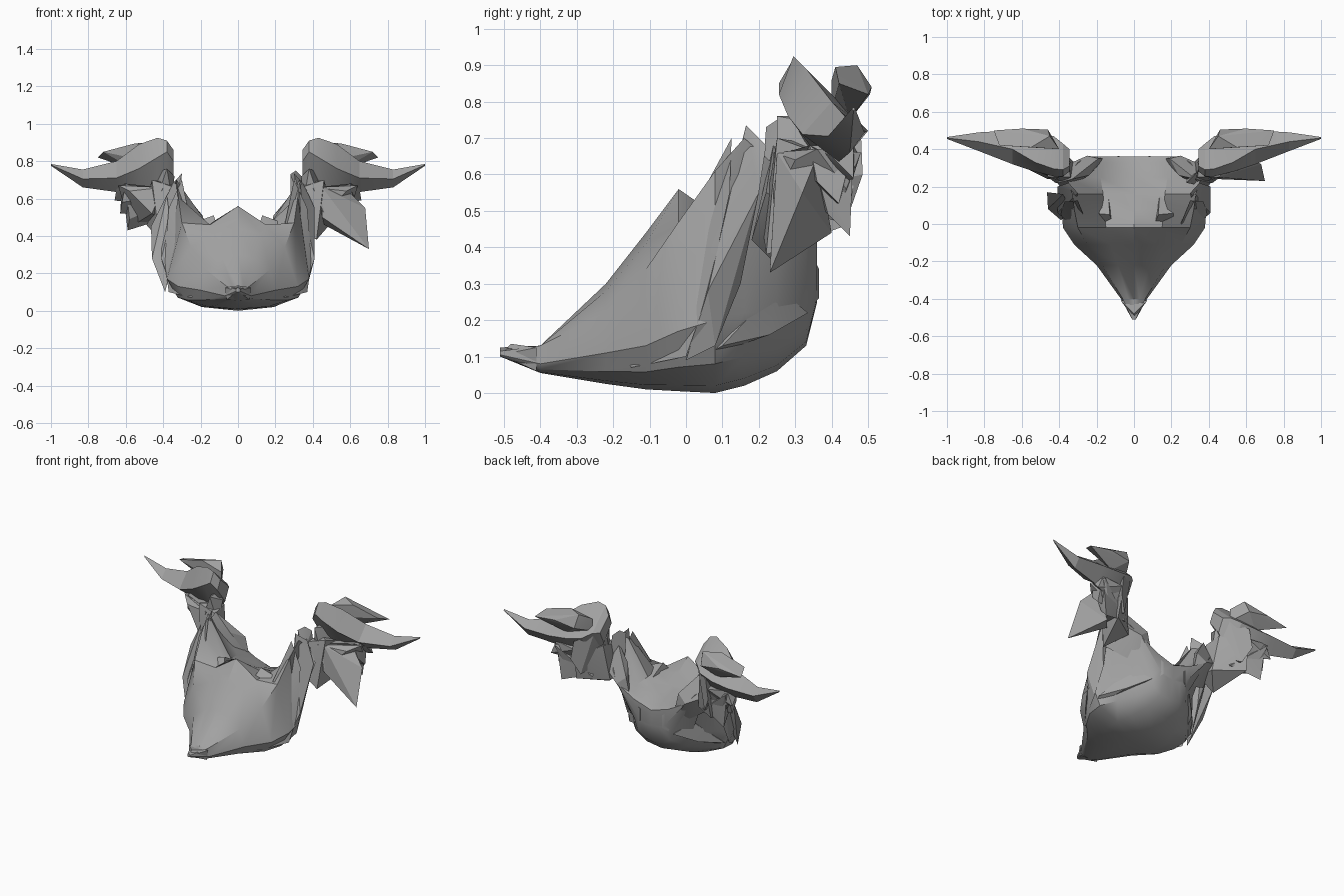
import bpy, bmesh, math

stone = bpy.data.materials.new("stone grey")
stone.diffuse_color = (0.36, 0.36, 0.36, 1)


def finish(name, bm, angle):
    bmesh.ops.recalc_face_normals(bm, faces=bm.faces)
    me = bpy.data.meshes.new(name)
    bm.to_mesh(me)
    bm.free()
    me.materials.append(stone)
    ob = bpy.data.objects.new(name, me)
    bpy.context.collection.objects.link(ob)
    bpy.ops.object.select_all(action='DESELECT')
    ob.select_set(True)
    bpy.context.view_layer.objects.active = ob
    bpy.ops.object.shade_smooth_by_angle(angle=math.radians(angle))


def loft(name, rings, angle=25):
    bm = bmesh.new()
    vs = [[bm.verts.new(p) for p in r] for r in rings]
    n = len(vs[0])
    for a, b in zip(vs, vs[1:]):
        for i in range(n):
            j = (i + 1) % n
            bm.faces.new((a[i], a[j], b[j], b[i]))
    bm.faces.new(vs[0])
    bm.faces.new(vs[-1][::-1])
    finish(name, bm, angle)


def shard(name, pts, sides=(1, -1)):
    for s in sides:
        bm = bmesh.new()
        for x, y, z in pts:
            bm.verts.new((s * x, y, z))
        r = bmesh.ops.convex_hull(bm, input=bm.verts)
        junk = set(r["geom_interior"] + r["geom_unused"])
        bmesh.ops.delete(bm, geom=[v for v in junk if isinstance(v, bmesh.types.BMVert)], context='VERTS')
        finish(name + ("_right" if s > 0 else "_left"), bm, 20)


# Saddle shaped body: y, half width, keel z, flank z, shoulder x, shoulder z, valley z, ridge z
stations = [
    (-0.51, 0.01, 0.10, 0.105, 0.01, 0.115, 0.12, 0.125),
    (-0.40, 0.07, 0.055, 0.08, 0.06, 0.13, 0.13, 0.13),
    (-0.22, 0.20, 0.025, 0.11, 0.17, 0.22, 0.28, 0.30),
    (-0.11, 0.32, 0.01, 0.13, 0.25, 0.34, 0.41, 0.44),
    (-0.02, 0.38, 0.005, 0.17, 0.30, 0.47, 0.46, 0.56),
    (0.08, 0.385, 0.0, 0.20, 0.32, 0.61, 0.46, 0.49),
    (0.16, 0.31, 0.02, 0.22, 0.33, 0.70, 0.45, 0.44),
    (0.25, 0.22, 0.06, 0.22, 0.36, 0.62, 0.43, 0.40),
    (0.33, 0.14, 0.13, 0.24, 0.30, 0.52, 0.41, 0.37),
    (0.36, 0.10, 0.25, 0.28, 0.25, 0.46, 0.39, 0.35),
]
rings = []
for y, w, zb, zm, xs, zs, zv, zt in stations:
    half = [(w * 0.5, zb + 0.1 * (zm - zb)), (w * 0.85, zb + 0.4 * (zm - zb)),
            (w, zm), (xs, zs), (xs * 0.5, zv)]
    prof = [(0, zb)] + half + [(0, zt)] + [(-x, z) for x, z in reversed(half)]
    rings.append([(x, y, z) for x, z in prof])
loft("body", rings, 35)

# Layered shoulder plates sweeping up to points
shard("shoulder_plate_front", [(0.18, -0.19, 0.12), (0.25, -0.15, 0.07), (0.37, 0.0, 0.1), (0.395, 0.06, 0.27),
                               (0.37, 0.12, 0.55), (0.30, 0.125, 0.70), (0.24, -0.02, 0.42)])
shard("shoulder_plate_rear", [(0.34, 0.0, 0.09), (0.37, 0.08, 0.13), (0.41, 0.06, 0.28), (0.36, 0.15, 0.30),
                              (0.41, 0.2, 0.55), (0.30, 0.165, 0.735), (0.35, 0.22, 0.68)])
shard("shoulder_back", [(0.38, 0.18, 0.42), (0.41, 0.22, 0.55), (0.33, 0.33, 0.50), (0.25, 0.365, 0.46),
                        (0.19, 0.35, 0.51), (0.24, 0.26, 0.56), (0.33, 0.24, 0.68), (0.22, 0.28, 0.32),
                        (0.16, 0.35, 0.38)])
shard("flank_plate", [(0.33, 0.03, 0.09), (0.35, 0.10, 0.13), (0.25, 0.23, 0.16), (0.23, 0.25, 0.29),
                      (0.14, 0.335, 0.22), (0.20, 0.2, 0.30)])
shard("back_plate", [(0.08, 0.365, 0.26), (0.08, 0.365, 0.34), (0.13, 0.33, 0.22), (0.16, 0.31, 0.33),
                     (0.20, 0.33, 0.42), (0.05, 0.3, 0.3)])
shard("breast_feather", [(0.10, -0.02, 0.42), (0.2, -0.06, 0.36), (0.13, 0.05, 0.51), (0.16, 0.06, 0.49),
                         (0.24, 0.06, 0.47), (0.14, 0.2, 0.42)])
shard("inner_spike", [(0.28, 0.22, 0.73), (0.31, 0.25, 0.75), (0.34, 0.28, 0.72), (0.33, 0.21, 0.6),
                      (0.36, 0.3, 0.5), (0.28, 0.24, 0.5)], (1,))
shard("hanging_spike", [(0.39, 0.02, 0.1), (0.41, 0.05, 0.2), (0.46, 0.08, 0.28), (0.465, 0.17, 0.45),
                        (0.38, 0.16, 0.62), (0.34, 0.08, 0.3)], (-1,))

# Small lip at the front tip
shard("front_lip", [(0, -0.51, 0.105), (0.06, -0.41, 0.06), (-0.06, -0.41, 0.06), (0.07, -0.41, 0.125),
                    (-0.07, -0.41, 0.125), (0, -0.48, 0.135)], (1,))

# Necks joining the shoulders to the wings
shard("neck", [(0.32, 0.21, 0.46), (0.32, 0.33, 0.45), (0.42, 0.22, 0.38), (0.42, 0.36, 0.44),
               (0.34, 0.25, 0.66), (0.35, 0.36, 0.68), (0.46, 0.25, 0.70), (0.48, 0.47, 0.62), (0.49, 0.44, 0.46)])
shard("neck_knuckle", [(0.35, 0.29, 0.58), (0.34, 0.33, 0.72), (0.38, 0.42, 0.76), (0.38, 0.25, 0.76),
                       (0.48, 0.48, 0.72), (0.5, 0.485, 0.60), (0.45, 0.45, 0.5), (0.45, 0.25, 0.55)])
shard("wing_underside", [(0.40, 0.24, 0.66), (0.40, 0.40, 0.48), (0.46, 0.24, 0.52), (0.54, 0.42, 0.47),
                         (0.58, 0.30, 0.64), (0.64, 0.36, 0.67), (0.62, 0.48, 0.66), (0.61, 0.44, 0.56)])

# Wing blades, each ring: x then (y, z) of the top, front, bottom and back corners
sections = [
    (0.345, (0.31, 0.86), (0.28, 0.80), (0.36, 0.70), (0.40, 0.78)),
    (0.38, (0.29, 0.91), (0.255, 0.85), (0.36, 0.64), (0.43, 0.78)),
    (0.43, (0.295, 0.925), (0.255, 0.82), (0.37, 0.61), (0.47, 0.75)),
    (0.53, (0.33, 0.89), (0.28, 0.76), (0.40, 0.60), (0.49, 0.73)),
    (0.65, (0.40, 0.80), (0.32, 0.71), (0.42, 0.635), (0.50, 0.72)),
    (0.83, (0.44, 0.755), (0.39, 0.705), (0.45, 0.66), (0.49, 0.715)),
    (1.0, (0.46, 0.785), (0.455, 0.78), (0.46, 0.775), (0.465, 0.78)),
]
for s in (1, -1):
    loft("wing_blade_" + ("right" if s > 0 else "left"),
         [[(s * x, y, z) for y, z in ring] for x, *ring in sections], 20)
shard("upper_feather", [(0.40, 0.40, 0.86), (0.40, 0.40, 0.78), (0.45, 0.47, 0.90), (0.46, 0.505, 0.82),
                        (0.55, 0.41, 0.895), (0.60, 0.51, 0.84), (0.75, 0.50, 0.82), (0.72, 0.42, 0.85),
                        (0.55, 0.45, 0.75)])

# Fan of feathers below each wing
fan = [(0.66, 0.46, 0.59), (0.63, 0.42, 0.52), (0.59, 0.45, 0.43)]
for i, (x, y, z) in enumerate(fan):
    shard(f"lower_feather_{i}", [(x, y, z), (x - 0.01, y - 0.06, z + 0.06), (0.60, 0.34, 0.68), (0.62, 0.46, 0.68),
                                 (0.42, 0.27 + 0.03 * i, 0.66 - 0.05 * i), (0.43, 0.40, 0.56 - 0.04 * i),
                                 (0.48, 0.47 - 0.02 * i, 0.66 - 0.04 * i)])
shard("long_feather", [(0.70, 0.23, 0.33), (0.67, 0.28, 0.47), (0.68, 0.32, 0.55), (0.45, 0.24, 0.50),
                       (0.46, 0.30, 0.46), (0.45, 0.25, 0.66), (0.58, 0.36, 0.65), (0.54, 0.40, 0.44)], (1,))
